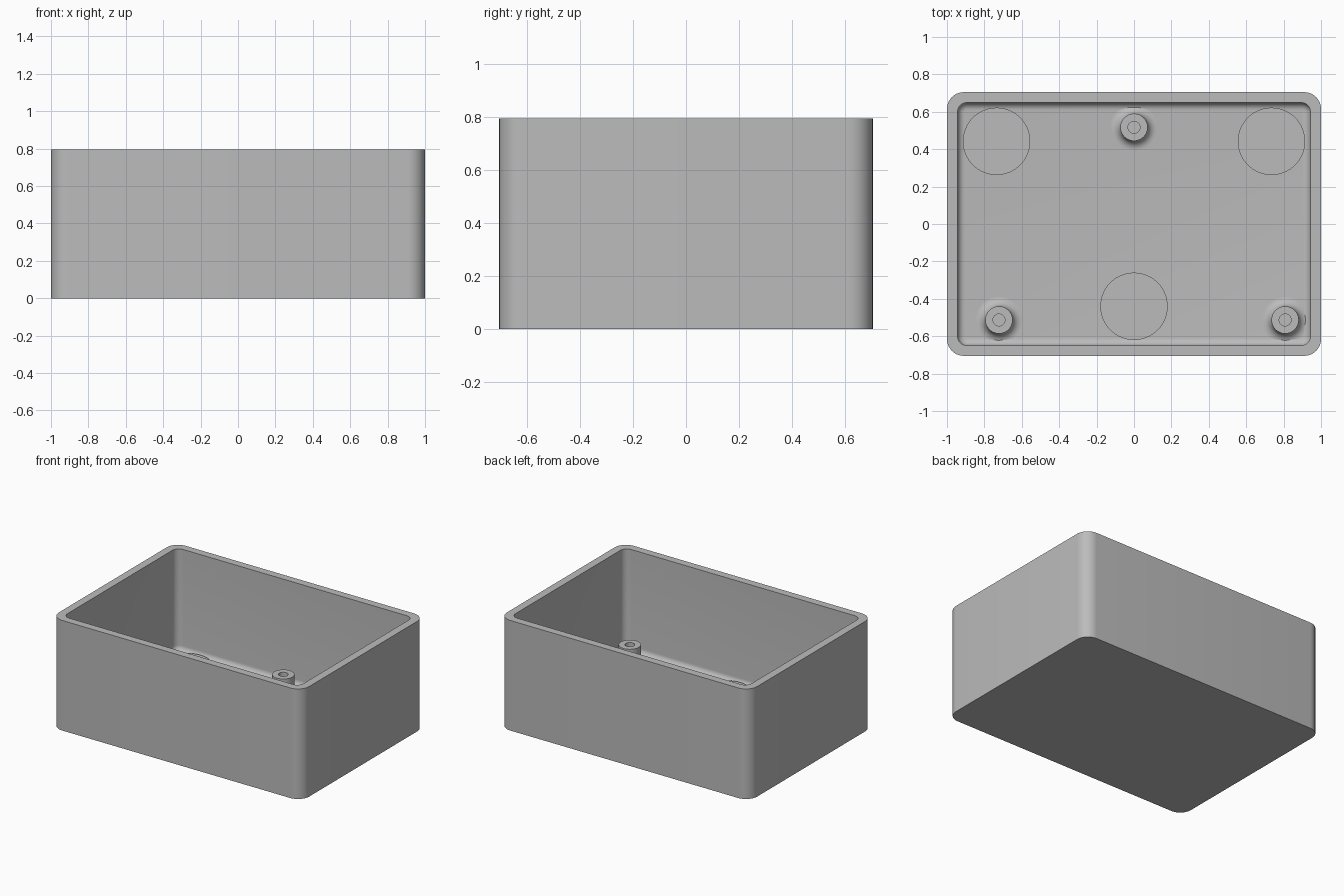
import bpy, bmesh, math

if "Cube" in bpy.data.objects:
    bpy.data.objects.remove(bpy.data.objects["Cube"])

mat = bpy.data.materials.new("plain grey")
mat.diffuse_color = (0.5, 0.5, 0.5, 1)
mat.use_nodes = True
mat.node_tree.nodes["Principled BSDF"].inputs["Base Color"].default_value = mat.diffuse_color

FLOOR, HEIGHT, FILLET = 0.06, 0.795, 0.04


def finish(name, bm):
    bmesh.ops.recalc_face_normals(bm, faces=bm.faces)
    me = bpy.data.meshes.new(name)
    bm.to_mesh(me)
    bm.free()
    me.materials.append(mat)
    ob = bpy.data.objects.new(name, me)
    bpy.context.collection.objects.link(ob)
    bpy.ops.object.select_all(action='DESELECT')
    ob.select_set(True)
    bpy.context.view_layer.objects.active = ob
    bpy.ops.object.shade_smooth_by_angle(angle=math.radians(35))
    return ob


def loft(name, rings, cap_start=True, cap_end=True):
    """Skin a stack of closed rings that share one point count."""
    bm = bmesh.new()
    loops = [[bm.verts.new(p) for p in ring] for ring in rings]
    n = len(loops[0])
    for a, b in zip(loops, loops[1:]):
        for i in range(n):
            j = (i + 1) % n
            bm.faces.new((a[i], a[j], b[j], b[i]))
    if cap_start:
        bm.faces.new(loops[0])
    if cap_end:
        bm.faces.new(loops[-1])
    return finish(name, bm)


def rounded_rect(hx, hy, r, z, seg=10):
    pts = []
    for k, (sx, sy) in enumerate([(1, 1), (-1, 1), (-1, -1), (1, -1)]):
        for i in range(seg + 1):
            a = math.pi / 2 * (k + i / seg)
            pts.append((sx * (hx - r) + r * math.cos(a), sy * (hy - r) + r * math.sin(a), z))
    return pts


def circle(x, y, r, z, n=48):
    return [(x + r * math.cos(math.tau * i / n), y + r * math.sin(math.tau * i / n), z) for i in range(n)]


# open box with rounded corners and a filleted floor
shell = [rounded_rect(1.0, 0.705, 0.09, 0),
         rounded_rect(1.0, 0.705, 0.09, HEIGHT),
         rounded_rect(0.943, 0.649, 0.05, HEIGHT)]
for i in range(9):
    a = math.pi / 2 * i / 8
    d = FILLET * (1 - math.cos(a))
    shell.append(rounded_rect(0.943 - d, 0.649 - d, 0.05 - d, FLOOR + FILLET * (1 - math.sin(a))))
loft("box_shell", shell)

# screw bosses: flared foot, flat top, blind hole
R, TOP, FLARE = 0.073, 0.183, 0.05
profile = []
for i in range(9):
    a = math.pi / 2 * i / 8
    profile.append((R + FLARE * (1 - math.sin(a)), FLOOR + FLARE * (1 - math.cos(a))))
profile += [(R, TOP), (0.032, TOP), (0.032, FLOOR + 0.002)]
for name, x, y in [("back_boss", 0, 0.517), ("front_left_boss", -0.722, -0.513), ("front_right_boss", 0.808, -0.513)]:
    loft(name, [circle(x, y, r, z) for r, z in profile], cap_start=False)

# low round pads on the floor
for name, x, y in [("left_pad", -0.735, 0.442), ("right_pad", 0.735, 0.442), ("front_pad", 0, -0.44)]:
    loft(name, [circle(x, y, 0.18, z, 64) for z in (FLOOR - 0.01, FLOOR + 0.025)])
